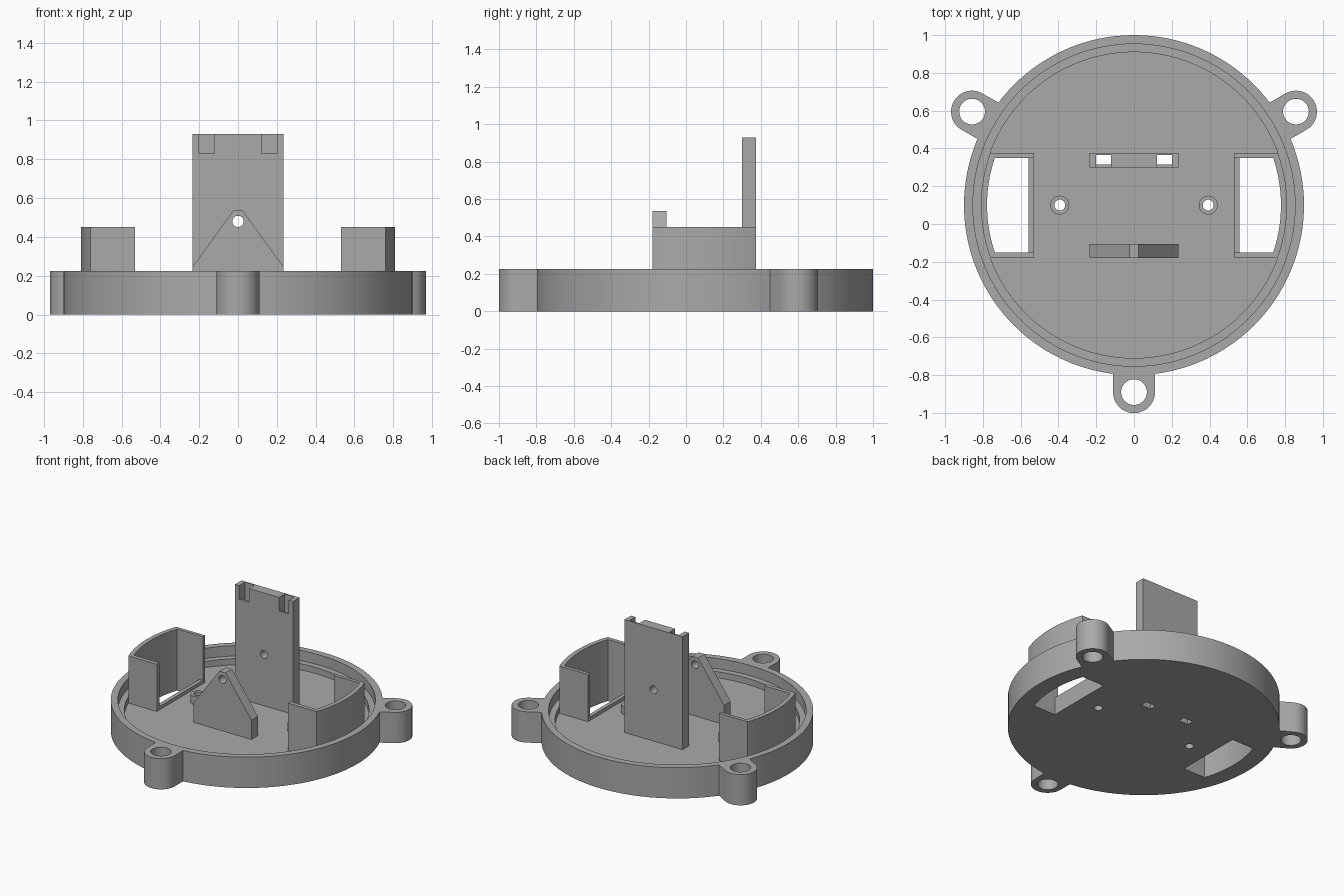
import bpy, bmesh, math
from mathutils import Matrix

cube = bpy.data.objects.get("Cube")
if cube:
    bpy.data.objects.remove(cube, do_unlink=True)

CY = 0.1                       # centre of the round base in y
FLOOR, RIM, WALL = 0.105, 0.225, 0.45
R_OUT, R_RIM, R_IN = 0.9, 0.853, 0.81

grey = bpy.data.materials.new("plain_grey")
grey.use_nodes = True
grey.diffuse_color = (0.4, 0.4, 0.4, 1)
grey.node_tree.nodes["Principled BSDF"].inputs["Base Color"].default_value = (0.4, 0.4, 0.4, 1)


def prism(name, outline, low, high, matrix=None):
    """Extrude a flat outline from low to high along its local z."""
    bm = bmesh.new()
    face = bm.faces.new([bm.verts.new((x, y, low)) for x, y in outline])
    res = bmesh.ops.extrude_face_region(bm, geom=[face])
    top = [v for v in res["geom"] if isinstance(v, bmesh.types.BMVert)]
    bmesh.ops.translate(bm, verts=top, vec=(0, 0, high - low))
    if matrix:
        bm.transform(matrix)
    bmesh.ops.recalc_face_normals(bm, faces=bm.faces)
    mesh = bpy.data.meshes.new(name)
    bm.to_mesh(mesh)
    bm.free()
    mesh.materials.append(grey)
    ob = bpy.data.objects.new(name, mesh)
    bpy.context.collection.objects.link(ob)
    return ob


def circle(x, y, r, n=48):
    return [(x + r * math.cos(math.tau * i / n), y + r * math.sin(math.tau * i / n)) for i in range(n)]


def rect(x0, x1, y0, y1):
    return [(x0, y0), (x1, y0), (x1, y1), (x0, y1)]


def combine(target, tool, operation="DIFFERENCE"):
    mod = target.modifiers.new("combine", "BOOLEAN")
    mod.operation, mod.object, mod.solver = operation, tool, "EXACT"
    bpy.context.view_layer.objects.active = target
    bpy.ops.object.modifier_apply(modifier=mod.name)
    bpy.data.objects.remove(tool, do_unlink=True)


def arc(r, y0, y1, sign, n=20):
    """Points on the base circle of radius r between two y values."""
    a, b = math.asin((y0 - CY) / r), math.asin((y1 - CY) / r)
    return [(sign * r * math.cos(a + (b - a) * i / n), CY + r * math.sin(a + (b - a) * i / n))
            for i in range(n + 1)]


# Round base with three screw lugs
base = prism("round_base", circle(0, CY, R_OUT, 128), 0, RIM)
LUG, LUG_R, LUG_HOLE = 0.99, 0.111, 0.068
lug_angles = [math.radians(a) for a in (30, 150, 270)]
for a in lug_angles:
    half = [(LUG + LUG_R * math.cos(t), LUG_R * math.sin(t))
            for t in (-math.pi / 2 + math.pi * i / 24 for i in range(25))]
    turn = Matrix.Translation((0, CY, 0)) @ Matrix.Rotation(a, 4, "Z")
    combine(base, prism("lug", [(0.8, -LUG_R)] + half + [(0.8, LUG_R)], 0, RIM, turn), "UNION")

# Hollow of the tray and the step inside its rim
combine(base, prism("hollow", circle(0, CY, R_IN, 128), FLOOR, 1))
combine(base, prism("step", circle(0, CY, R_RIM, 128), FLOOR + 0.045, 1))
for a in lug_angles:
    combine(base, prism("hole", circle(LUG * math.cos(a), CY + LUG * math.sin(a), LUG_HOLE), -1, 1))

# Upright plates share a round hole along y
upright = Matrix.Rotation(math.pi / 2, 4, "X")     # local z becomes -y
back_plate = prism("back_plate", rect(-0.235, 0.235, FLOOR - 0.01, 0.93), -0.375, -0.3, upright)
front_plate = prism("front_bracket", [(-0.235, FLOOR - 0.01), (0.235, FLOOR - 0.01), (0.235, 0.245),
                    (0.025, 0.535), (-0.025, 0.535), (-0.235, 0.245)], 0.105, 0.18, upright)
for plate in (back_plate, front_plate):
    combine(plate, prism("hole", circle(0, 0.48, 0.029, 32), -1, 1, upright))

for side, word in ((1, "left"), (-1, "right")):
    # Channels running down the back plate and through the floor, open in front at the top
    channel = rect(*sorted((side * 0.122, side * 0.2)), 0.315, 0.365)
    for part in (back_plate, base):
        combine(part, prism("channel", channel, -1, 2))
    notch = rect(*sorted((side * 0.122, side * 0.2)), 0.28, 0.34)
    combine(back_plate, prism("notch", notch, 0.83, 2))

    # Screw boss
    boss = prism(word + "_boss", circle(side * 0.393, CY, 0.05, 32), FLOOR - 0.01, 0.165)
    for part in (boss, base):
        combine(part, prism("hole", circle(side * 0.393, CY, 0.029, 32), -1, 1))

    # Curved wheel guard with an opening through the floor and a low sill
    outer = [(side * 0.53, -0.18)] + arc(R_IN, -0.18, 0.375, side) + [(side * 0.53, 0.375)]
    inner = [(side * 0.53, 0.35)] + arc(0.778, 0.35, -0.15, side) + [(side * 0.53, -0.15)]
    prism(word + "_wheel_guard", outer + inner, FLOOR - 0.01, WALL)
    opening = [(side * 0.558, -0.15)] + arc(0.778, -0.15, 0.35, side) + [(side * 0.558, 0.35)]
    combine(base, prism("opening", opening, -1, 1))
    prism(word + "_sill", rect(*sorted((side * 0.53, side * 0.558)), -0.15, 0.35), FLOOR - 0.01, 0.13)

# Smooth the round surfaces and keep the edges sharp
for ob in bpy.context.scene.objects:
    ob.select_set(ob.type == "MESH")
bpy.context.view_layer.objects.active = base
bpy.ops.object.shade_smooth_by_angle(angle=math.radians(30))
